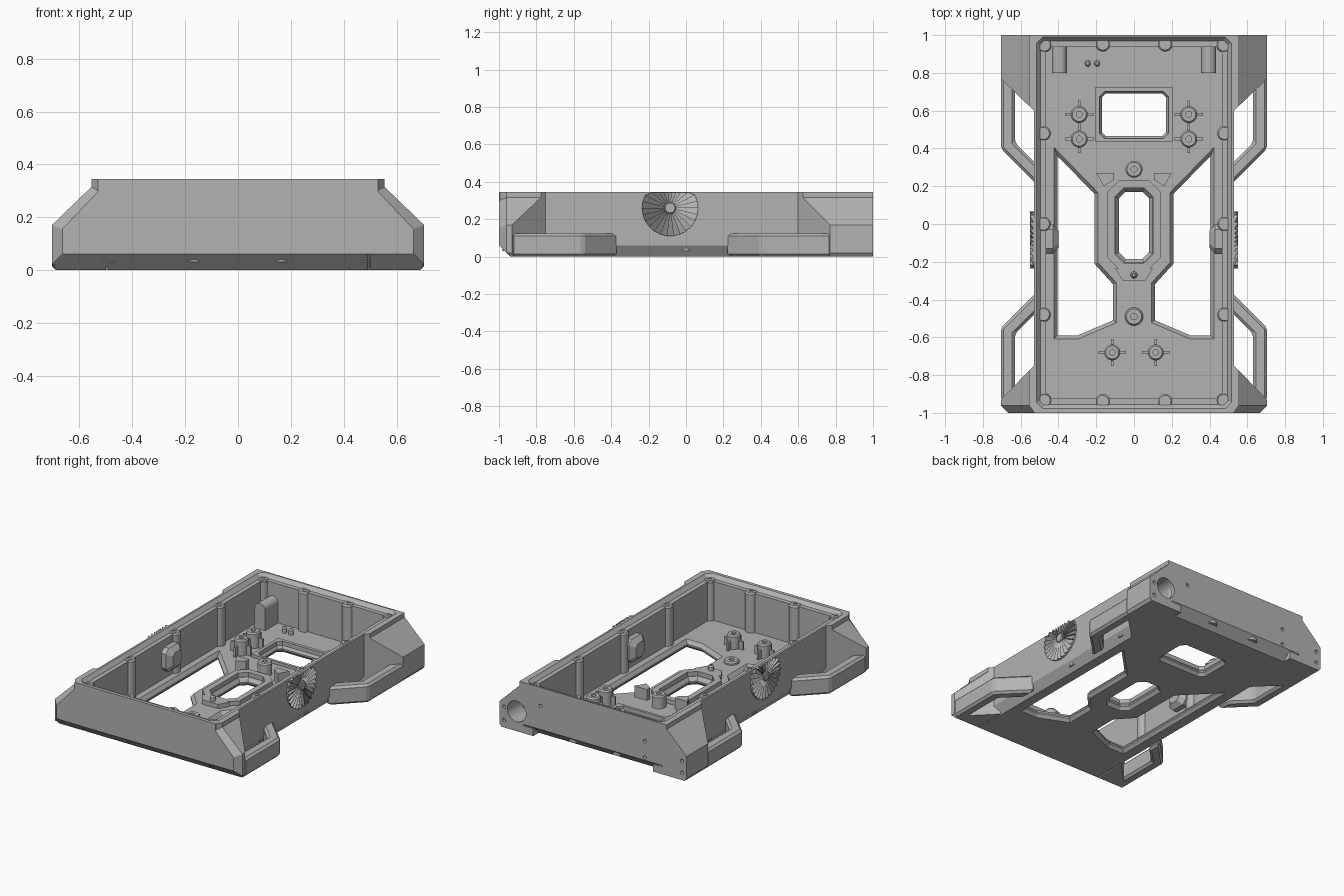
import bpy, bmesh, math
from mathutils import Vector

if "Cube" in bpy.data.objects:
    bpy.data.objects.remove(bpy.data.objects["Cube"])

grey = bpy.data.materials.new("plain grey")
grey.diffuse_color = (0.45, 0.45, 0.45, 1)
grey.use_nodes = True
grey.node_tree.nodes["Principled BSDF"].inputs["Base Color"].default_value = grey.diffuse_color


def finish(name, bm):
    bmesh.ops.recalc_face_normals(bm, faces=bm.faces)
    me = bpy.data.meshes.new(name)
    bm.to_mesh(me)
    bm.free()
    me.materials.append(grey)
    ob = bpy.data.objects.new(name, me)
    bpy.context.collection.objects.link(ob)
    return ob


def loft(name, rings):
    """Skin equal-length rings of points and cap both ends."""
    bm = bmesh.new()
    vs = [[bm.verts.new(p) for p in r] for r in rings]
    n = len(vs[0])
    for a, b in zip(vs, vs[1:]):
        for i in range(n):
            j = (i + 1) % n
            bm.faces.new((a[i], a[j], b[j], b[i]))
    bm.faces.new(vs[0])
    bm.faces.new(vs[-1])
    return finish(name, bm)


def prism(name, poly, z0, z1, top=None):
    return loft(name, [[(x, y, z0) for x, y in poly], [(x, y, z1) for x, y in (top or poly)]])


def rect(x0, x1, y0, y1, c=0.0):
    if not c:
        return [(x0, y0), (x1, y0), (x1, y1), (x0, y1)]
    return [(x0 + c, y0), (x1 - c, y0), (x1, y0 + c), (x1, y1 - c),
            (x1 - c, y1), (x0 + c, y1), (x0, y1 - c), (x0, y0 + c)]


def grow(poly, d):
    """Mitred outward offset of a polygon."""
    area = sum(a[0] * b[1] - b[0] * a[1] for a, b in zip(poly, poly[1:] + poly[:1]))
    s = 1 if area > 0 else -1
    out = []
    for i, p in enumerate(poly):
        p, a, b = Vector(p), Vector(poly[i - 1]), Vector(poly[(i + 1) % len(poly)])
        e, f = (p - a).normalized(), (b - p).normalized()
        n1, n2 = Vector((e.y, -e.x)) * s, Vector((f.y, -f.x)) * s
        q = p + (n1 + n2) * d / (1 + n1.dot(n2))
        out.append((q.x, q.y))
    return out


def lathe(name, x, y, rz, n=24, axis='Z'):
    """Turned part from (radius, height) pairs."""
    rings = []
    for r, h in rz:
        c = [(r * math.cos(2 * math.pi * i / n), r * math.sin(2 * math.pi * i / n)) for i in range(n)]
        rings.append([(x + u, y + v, h) if axis == 'Z' else (x + u, h, y + v) for u, v in c])
    ob = loft(name, rings)
    smooth(ob)
    return ob


def smooth(ob):
    bpy.ops.object.select_all(action='DESELECT')
    ob.select_set(True)
    bpy.context.view_layer.objects.active = ob
    bpy.ops.object.shade_smooth_by_angle(angle=math.radians(35))


def combine(ob, other, op):
    m = ob.modifiers.new("join", 'BOOLEAN')
    m.object, m.operation, m.solver = other, op, 'EXACT'
    bpy.context.view_layer.objects.active = ob
    bpy.ops.object.modifier_apply(modifier=m.name)
    bpy.data.objects.remove(other, do_unlink=True)


def flip(poly, s):
    return [(x * s, y) for x, y in poly]


# main tub block with chamfered lower edges
prof = [(-0.49, 0), (0.49, 0), (0.53, 0.06), (0.53, 0.345), (-0.53, 0.345), (-0.53, 0.06)]
tub = loft("tub", [[(x, y, max(z, zc)) for x, z in prof]
                   for y, zc in ((-1, 0.06), (-0.94, 0), (0.94, 0), (1, 0.06))])

# corner wedges and carry handles, both sides
wedge = [(0.50, 0), (0.69, 0), (0.705, 0.02), (0.705, 0.17), (0.555, 0.315), (0.555, 0.345), (0.525, 0.345)]
inset = [(max(x - 0.04, 0.50 if z == 0 else 0.527 if x > 0.53 else 0.525), z - (0.015 if 0.1 < z < 0.34 else 0))
         for x, z in wedge]
rear = [(0.45, 0), *wedge[1:], (0.525, 0.05), (0.45, 0.05)]
for s in (-1, 1):
    f = loft("front_wedge", [[(s * x, -1, max(z, 0.06 + 0.001 * i)) if i < 3 else (s * x, -1, z)
                              for i, (x, z) in enumerate(inset)],
                             [(s * x, -0.96, max(z, 0.02 + 0.001 * i)) if i < 3 else (s * x, -0.96, z)
                              for i, (x, z) in enumerate(wedge)],
                             [(s * x, -0.94, z) for x, z in wedge],
                             [(s * x, -0.75 - (x - 0.53) * 1.03, z) for x, z in wedge]])
    r = loft("rear_wedge", [[(s * x, 1, z) for x, z in rear],
                            [(s * x, 0.6 + (x - 0.53) * 0.97, z) for x, z in rear]])
    parts = [f, r]
    for y0, y1, y2 in ((-0.935, -0.55, -0.365), (0.78, 0.40, 0.215)):
        d = 1 if y1 > y0 else -1
        arm = [(0.705, y0), (0.705, y1), (0.515, y2 + 0.005 * d), (0.515, y2 - 0.10 * d),
               (0.63, y1 - 0.03 * d), (0.63, y0)]
        h = prism("handle", flip(arm, s), 0, 0.125)
        b = h.modifiers.new("soft edge", 'BEVEL')
        b.width, b.segments = 0.015, 1
        bpy.context.view_layer.objects.active = h
        bpy.ops.object.modifier_apply(modifier=b.name)
        parts.append(h)
    for p in parts:
        combine(tub, p, 'UNION')

# cavity and sloped rim ledge
FLOOR = 0.055
ledge = rect(-0.495, 0.495, -0.955, 0.968, 0.02)
combine(tub, prism("rim_cut", ledge, 0.32, 0.35, grow(ledge, 0.026)), 'DIFFERENCE')
combine(tub, prism("cavity_cut", rect(-0.465, 0.465, -0.925, 0.938, 0.03), FLOOR, 0.4), 'DIFFERENCE')

# floor windows with chamfered edges
side = [(-0.405, 0.36), (-0.21, 0.16), (-0.21, -0.21), (-0.11, -0.32), (-0.11, -0.51), (-0.30, -0.59), (-0.405, -0.59)]
middle = rect(-0.08, 0.08, -0.185, 0.17, 0.035)
upper = rect(-0.17, 0.17, 0.465, 0.69, 0.02)
for w in (side, flip(side, -1), middle, upper):
    combine(tub, prism("window_cut", w, -0.1, 0.2), 'DIFFERENCE')
    combine(tub, prism("window_chamfer", w, 0.03, FLOOR + 0.005, grow(w, 0.022)), 'DIFFERENCE')
    combine(tub, prism("under_chamfer", grow(w, 0.022), -0.005, 0.02, w), 'DIFFERENCE')

# rear socket and screw holes
combine(tub, lathe("socket_cut", 0.575, 0.135, [(0.07, 0.85), (0.07, 1.1)], 32, 'Y'), 'DIFFERENCE')
for x, z in ((0.67, 0.05), (0.67, 0.14), (0.395, 0.22), (-0.67, 0.05), (-0.67, 0.13), (-0.39, 0.08), (-0.39, 0.19)):
    combine(tub, lathe("screw_cut", x, z, [(0.012, 0.96), (0.012, 1.1)], 12, 'Y'), 'DIFFERENCE')


def post(name, x, y, r, z1, fins=False):
    lathe(name, x, y, [(r, 0.03), (r, z1 - 0.01), (r - 0.008, z1), (r * 0.35, z1), (r * 0.35, z1 - 0.03)])
    if fins:
        for w, d in ((r + 0.03, 0.007), (0.007, r + 0.03)):
            prism(name + "_fin", rect(x - w, x + w, y - d, y + d), 0.03, z1 - 0.04)


# wall screw columns
for s in (-1, 1):
    spots = [(0.48, y) for y in (-0.48, 0, 0.48)]
    spots += [(0.165, -0.94), (0.165, 0.953), (0.475, -0.935), (0.475, 0.948)]
    for x, y in spots:
        post("wall_column", s * x, y, 0.04, 0.324)

# floor posts
for s in (-1, 1):
    post("rear_post", s * 0.29, 0.58, 0.045, 0.16, True)
    post("rear_post", s * 0.29, 0.45, 0.045, 0.16, True)
    post("front_post", s * 0.115, -0.68, 0.042, 0.15, True)
post("centre_post", 0, 0.29, 0.045, 0.14)
post("centre_pin", 0, -0.27, 0.018, 0.12)
post("centre_disc", 0, -0.49, 0.048, 0.075)
for x in (-0.245, -0.195):
    lathe("small_peg", x, 0.85, [(0.016, 0.03), (0.016, 0.085), (0.008, 0.095)], 16)

# raised window frames
frame = prism("upper_frame", rect(-0.205, 0.205, 0.435, 0.725), 0.04, 0.075)
combine(frame, prism("frame_cut", grow(upper, 0.012), 0, 0.2), 'DIFFERENCE')
collar = prism("centre_collar", rect(-0.14, 0.14, -0.24, 0.23, 0.06), 0.04, 0.085)
combine(collar, prism("collar_cut", grow(middle, 0.022), 0, 0.2), 'DIFFERENCE')
prism("centre_tab", [(-0.10, -0.235), (0.10, -0.235), (0.06, -0.30), (-0.06, -0.30)], 0.04, 0.085)

for s in (-1, 1):
    # gussets beside the middle window
    prism("gusset", flip([(0.105, 0.27), (0.20, 0.27), (0.16, 0.20), (0.105, 0.235)], s), 0.04, 0.13)
    # round-topped rear tabs
    arch = [(0.04 * math.cos(a), 0.19 + 0.04 * math.sin(a)) for a in [math.pi * i / 12 for i in range(13)]]
    arch += [(-0.04, 0.04), (0.04, 0.04)]
    smooth(loft("rear_tab", [[(s * 0.395 + u, y, z) for u, z in arch] for y in (0.80, 0.945)]))
    # tapered blocks behind the vents
    big = rect(-0.16, 0.0, 0.11, 0.27, 0.03)
    small = rect(-0.125, -0.035, 0.14, 0.24, 0.02)
    loft("vent_block", [[(s * x, y, z) for y, z in p] for x, p in ((0.47, big), (0.43, big), (0.40, small))])

    # saw-tooth vent wheel, trimmed at the rim height
    bm = bmesh.new()
    n, cy, cz = 26, -0.085, 0.26

    def pt(r, a, h):
        if math.sin(a) > 0:
            r = min(r, 0.084 / math.sin(a))
        return bm.verts.new((s * (0.53 + h), cy + r * math.cos(a), cz + r * math.sin(a)))
    for i in range(n):
        a, b = 2 * math.pi * i / n, 2 * math.pi * (i + 1) / n
        p = [pt(0.025, a, 0.012), pt(0.15, a, 0.022), pt(0.15, b, 0.001), pt(0.025, b, 0.001),
             pt(0.025, a, -0.005), pt(0.15, a, -0.005), pt(0.15, b, -0.005), pt(0.025, b, -0.005)]
        for q in ((0, 1, 2, 3), (0, 1, 5, 4), (1, 2, 6, 5), (2, 3, 7, 6), (3, 0, 4, 7), (4, 5, 6, 7)):
            bm.faces.new([p[k] for k in q])
    finish("vent_wheel", bm)
    loft("vent_hub", [[(s * x, cy + r * math.cos(t * math.pi / 8), cz + r * math.sin(t * math.pi / 8))
                       for t in range(16)] for x, r in ((0.52, 0.032), (0.545, 0.032), (0.55, 0.026))])
